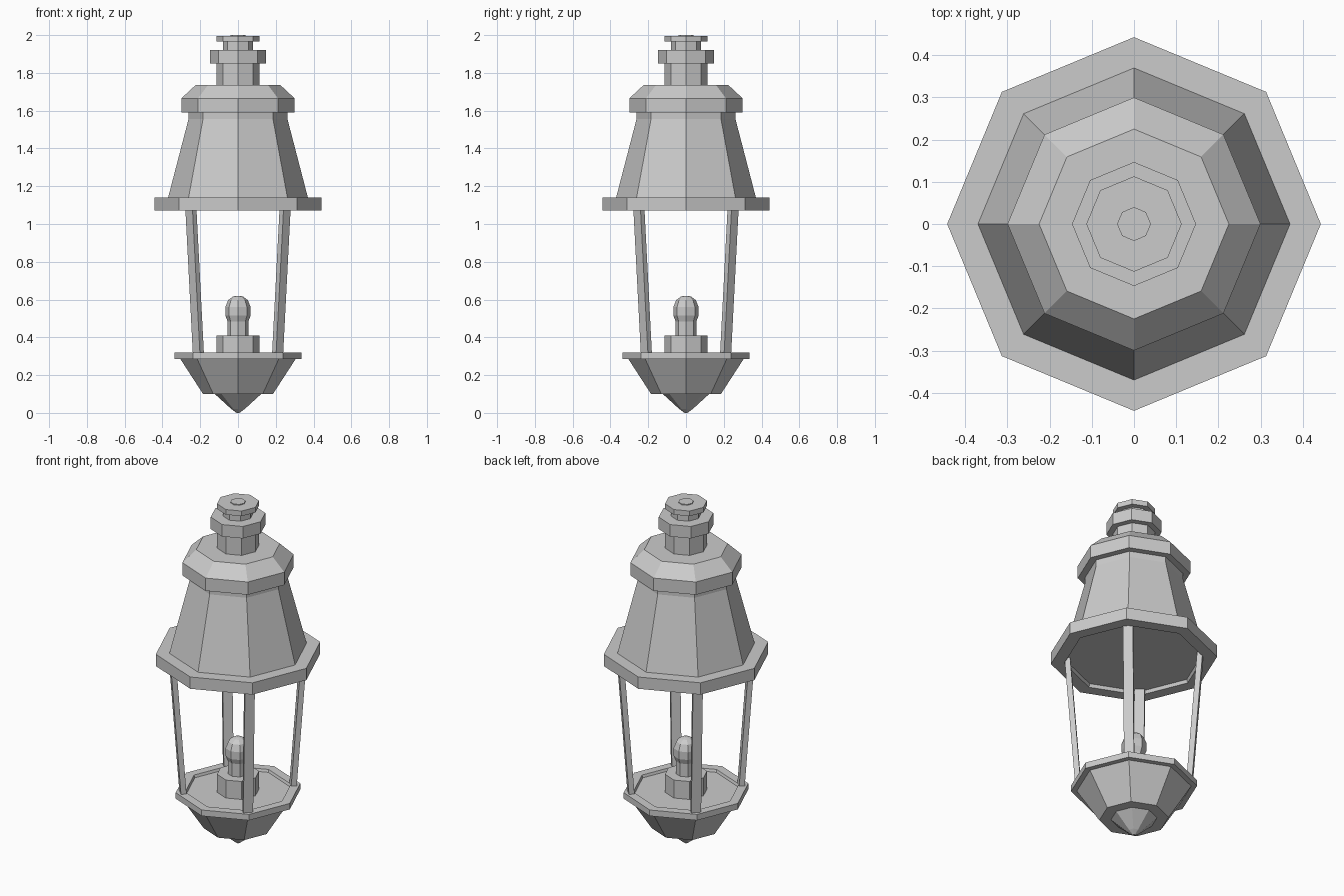
import bpy, bmesh, math
from mathutils import Matrix

if "Cube" in bpy.data.objects:
    bpy.data.objects.remove(bpy.data.objects["Cube"])

SIDES = 8


def finish(name, bm):
    bmesh.ops.recalc_face_normals(bm, faces=bm.faces)
    mesh = bpy.data.meshes.new(name)
    bm.to_mesh(mesh)
    bm.free()
    obj = bpy.data.objects.new(name, mesh)
    bpy.context.collection.objects.link(obj)
    return obj


def turned(name, profile):
    """Octagonal turned part from (radius, z) points, capped at both ends."""
    bm = bmesh.new()
    rings = []
    for r, z in profile:
        rings.append([bm.verts.new((r * math.cos(math.tau * i / SIDES),
                                    r * math.sin(math.tau * i / SIDES), z))
                      for i in range(SIDES)])
    for low, high in zip(rings, rings[1:]):
        for i in range(SIDES):
            j = (i + 1) % SIDES
            bm.faces.new((low[i], low[j], high[j], high[i]))
    bm.faces.new(rings[0])
    bm.faces.new(rings[-1])
    return finish(name, bm)


def post(name, angle, bottom, top, depth, width):
    """Leaning rectangular post; bottom and top are (radius, z)."""
    bm = bmesh.new()
    bmesh.ops.create_cube(bm, size=1)
    for v in bm.verts:
        r, z = top if v.co.z > 0 else bottom
        v.co = (r + v.co.x * depth, v.co.y * width, z)
    bm.transform(Matrix.Rotation(angle, 4, 'Z'))
    return finish(name, bm)


# Bottom: pointed finial, flared bowl and rim with a shallow recessed floor
turned("bottom_finial", [(0.008, 0.0), (0.035, 0.02), (0.125, 0.102)])
turned("lower_bowl", [(0.185, 0.10), (0.305, 0.285)])
turned("lower_rim", [(0.305, 0.285), (0.336, 0.285), (0.336, 0.32),
                     (0.285, 0.32), (0.28, 0.305)])

# Lamp: socket and bulb
turned("bulb_socket", [(0.113, 0.30), (0.113, 0.41)])
turned("bulb", [(0.055, 0.41), (0.055, 0.485), (0.067, 0.515), (0.067, 0.56),
                (0.052, 0.597), (0.028, 0.615), (0.008, 0.62)])

# Four leaning posts on the diagonals
for k in range(4):
    post(f"post_{k + 1}", math.radians(45 + 90 * k),
         (0.296, 0.305), (0.354, 1.10), 0.03, 0.053)

# Roof: lower brim with recessed ceiling, tapered hood, bevelled collar
turned("roof_brim", [(0.365, 1.09), (0.372, 1.071), (0.443, 1.071),
                     (0.443, 1.14), (0.37, 1.14)])
turned("roof_hood", [(0.37, 1.14), (0.262, 1.555), (0.262, 1.59)])
turned("roof_collar", [(0.30, 1.59), (0.30, 1.665), (0.225, 1.735)])

# Chimney: neck, ring, narrow neck, cap and button
turned("chimney_neck", [(0.113, 1.735), (0.113, 1.85)])
turned("chimney_ring", [(0.147, 1.85), (0.147, 1.92)])
turned("chimney_upper_neck", [(0.08, 1.92), (0.08, 1.967)])
turned("chimney_cap", [(0.113, 1.965), (0.113, 1.995)])
turned("chimney_button", [(0.04, 1.99), (0.04, 2.0)])
